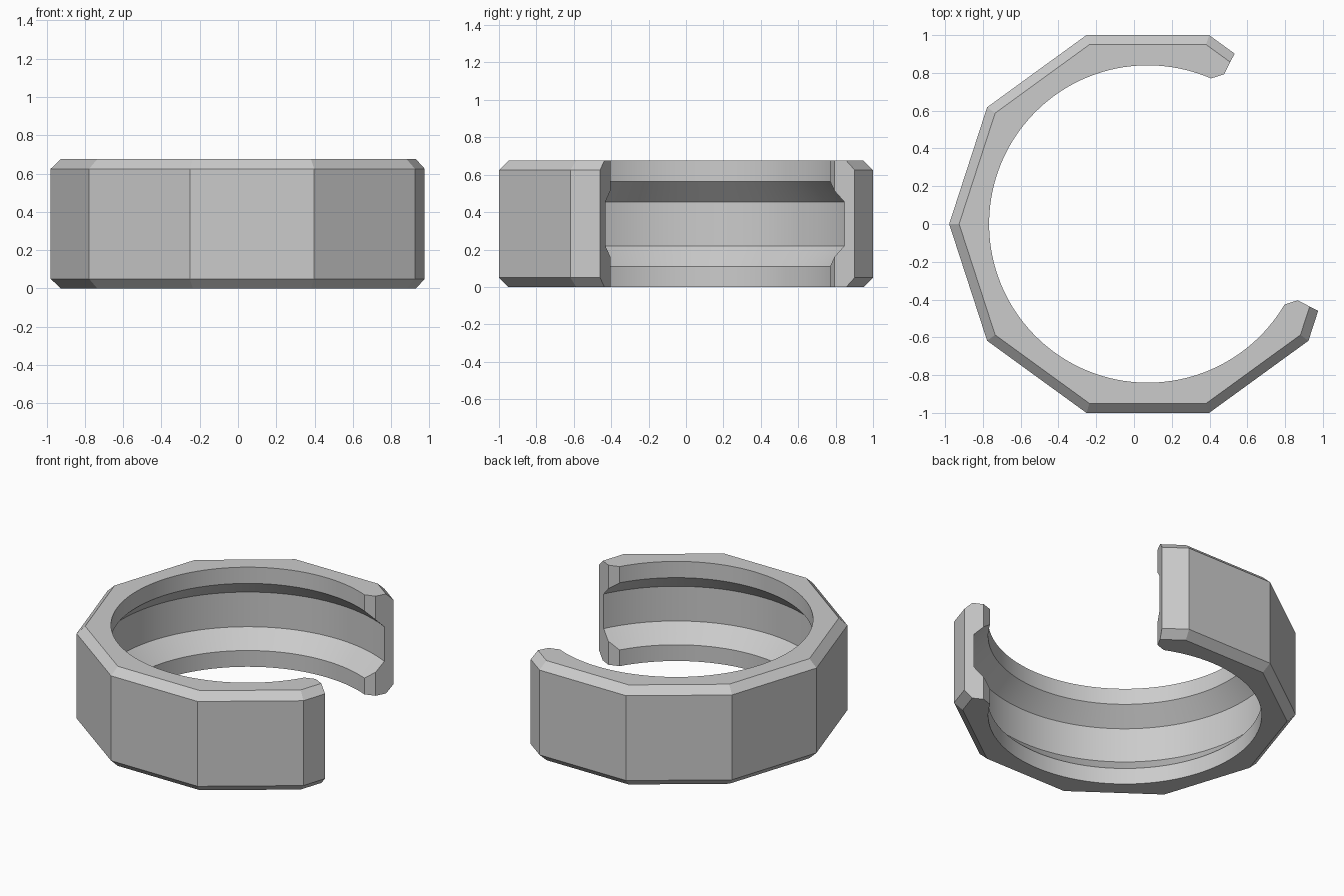
import bpy, bmesh
from math import cos, sin, pi, radians
from mathutils import Matrix

if "Cube" in bpy.data.objects:
    bpy.data.objects.remove(bpy.data.objects["Cube"])

CENTRE_X = 0.073
HEIGHT = 0.675
BEVEL = 0.05
BORE, GROOVE = 0.84, 0.95

grey = bpy.data.materials.new("plain grey")
grey.use_nodes = True
colour = (0.6, 0.6, 0.6, 1)
grey.diffuse_color = colour
grey.node_tree.nodes["Principled BSDF"].inputs["Base Color"].default_value = colour


def loft(name, rings):
    """Closed solid through equal rings of points, from bottom to top."""
    bm = bmesh.new()
    loops = [[bm.verts.new(p) for p in ring] for ring in rings]
    n = len(loops[0])
    for low, high in zip(loops, loops[1:]):
        for i in range(n):
            j = (i + 1) % n
            bm.faces.new((low[i], low[j], high[j], high[i]))
    bm.faces.new(loops[0][::-1])
    bm.faces.new(loops[-1])
    bmesh.ops.recalc_face_normals(bm, faces=bm.faces)
    mesh = bpy.data.meshes.new(name)
    bm.to_mesh(mesh)
    bm.free()
    mesh.materials.append(grey)
    obj = bpy.data.objects.new(name, mesh)
    bpy.context.collection.objects.link(obj)
    return obj


def ring(radius, z, sides):
    return [(CENTRE_X + radius * cos(2 * pi * i / sides),
             radius * sin(2 * pi * i / sides), z) for i in range(sides)]


# Ten-sided outer body with bevelled rims
corner = 1 / cos(pi / 10)
body = loft("open_ring", [ring(a * corner, z, 10) for a, z in (
    (1 - BEVEL, 0), (1, BEVEL), (1, HEIGHT - BEVEL), (1 - BEVEL, HEIGHT))])

# Round bore with a wide groove that has sloped sides
slope = GROOVE - BORE
lip = 0.11
bore = loft("bore_cutter", [ring(r, z, 160) for r, z in (
    (BORE, -0.1), (BORE, lip), (GROOVE, lip + slope),
    (GROOVE, HEIGHT - lip - slope), (BORE, HEIGHT - lip), (BORE, HEIGHT + 0.1))])

# Quarter opening whose inner corners are chamfered
half = [(2, 0), (BORE + BEVEL, 0), (BORE - 0.1, BEVEL + 0.1)]
turn = Matrix.Rotation(radians(45), 2)
left = [((u * cos(pi / 4) - t * sin(pi / 4)), (u * sin(pi / 4) + t * cos(pi / 4)))
        for u, t in half]
outline = left + [(x, -y) for x, y in reversed(left)]
opening = loft("opening_cutter", [[(x, y, z) for x, y in outline]
                                  for z in (-0.2, HEIGHT + 0.2)])
opening.data.transform(Matrix.Translation((CENTRE_X, 0, 0))
                       @ Matrix.Rotation(radians(18), 4, "Z"))

# Cut the body
bpy.ops.object.select_all(action="DESELECT")
bpy.context.view_layer.objects.active = body
body.select_set(True)
for cutter in (bore, opening):
    cutter.hide_render = True
    mod = body.modifiers.new(cutter.name, "BOOLEAN")
    mod.operation = "DIFFERENCE"
    mod.solver = "EXACT"
    mod.object = cutter
    bpy.ops.object.modifier_apply(modifier=mod.name)
    bpy.data.objects.remove(cutter)

bpy.ops.object.shade_smooth_by_angle(angle=radians(15))
